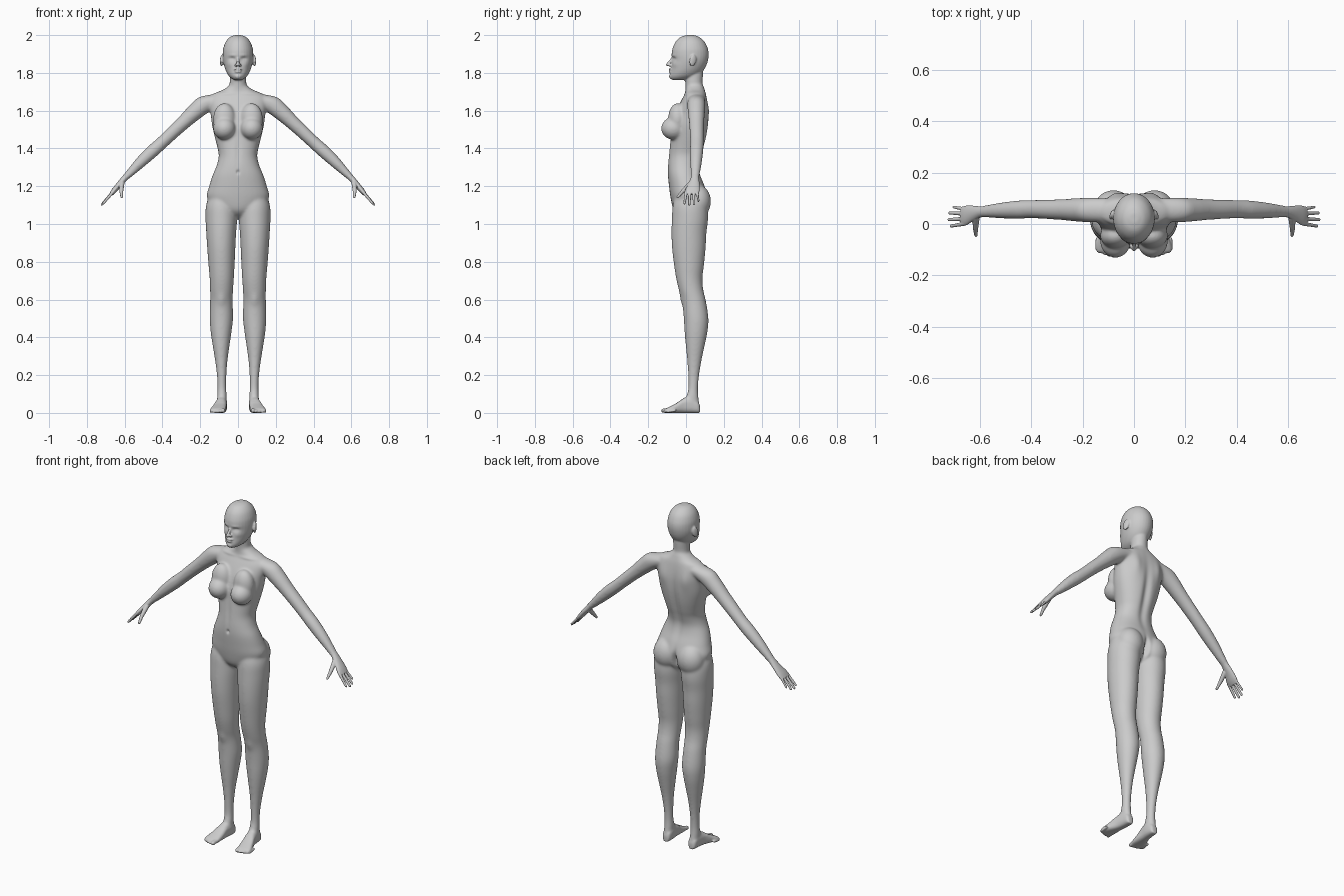
import bpy, bmesh
from math import sin, cos, pi, exp, copysign
from mathutils import Vector, Matrix


def spline(rows, steps=4):
    """Catmull-Rom through the rows, column by column."""
    out, n = [], len(rows)
    for i in range(n - 1):
        a, b, c, d = rows[max(i - 1, 0)], rows[i], rows[i + 1], rows[min(i + 2, n - 1)]
        for k in range(steps):
            t = k / steps
            out.append([q + .5 * t * (r - p + t * (2*p - 5*q + 4*r - s + t * (3*(q - r) + s - p)))
                        for p, q, r, s in zip(a, b, c, d)])
    return out + [list(rows[-1])]


def loft(bm, rings, p=1, n=32):
    """Closed skin over (centre, half axis, half axis) rings."""
    def pw(v):
        return copysign(abs(v) ** p, v)
    loops = [[bm.verts.new(c + u * pw(cos(2*pi*i/n)) + v * pw(sin(2*pi*i/n))) for i in range(n)]
             for c, u, v in rings]
    for a, b in zip(loops, loops[1:]):
        for i in range(n):
            bm.faces.new((a[i], a[(i+1) % n], b[(i+1) % n], b[i]))
    bm.faces.new(loops[0])
    bm.faces.new(loops[-1])


def stack(bm, rows, s=1, p=1):
    """Horizontal sections: z, x min, x max, y front, y back."""
    loft(bm, [(Vector((s*(a+b)/2, (f+k)/2, z)), Vector(((b-a)/2, 0, 0)), Vector((0, (k-f)/2, 0)))
              for z, a, b, f, k in spline(rows)], p)


def arm_loft(bm, rows, s):
    """Sections across the arm: x, z, y, thickness, depth."""
    loft(bm, [(Vector((s*x, y, z)), Vector((s*.74, 0, .67)) * t, Vector((0, d, 0)))
              for x, z, y, t, d in spline(rows)])


def blob(bm, c, r, rot=None):
    m = Matrix.Translation(c) @ (rot or Matrix()) @ Matrix.Diagonal((*r, 1))
    bmesh.ops.create_uvsphere(bm, u_segments=32, v_segments=20, radius=1, matrix=m)


def capsule(bm, a, b, ra, rb):
    a, b = Vector(a), Vector(b)
    d = (b - a).normalized()
    u = d.cross(Vector((0, 1, .01))).normalized()
    v = d.cross(u)
    ends = [(a - d*ra*cos(t), ra*sin(t)) for t in (.2, .6, 1.1, 1.57)]
    ends += [(b + d*rb*cos(t), rb*sin(t)) for t in (1.57, 1.1, .6, .2)]
    loft(bm, [(c, u*r, v*r) for c, r in ends], n=16)


def fuse(name, bm, voxel, finish):
    """Weld overlapping forms into one skin, then finish it."""
    bmesh.ops.recalc_face_normals(bm, faces=bm.faces)
    me = bpy.data.meshes.new(name)
    bm.to_mesh(me)
    bm.free()
    ob = bpy.data.objects.new(name, me)
    bpy.context.collection.objects.link(ob)
    mod = ob.modifiers.new("weld", 'REMESH')
    mod.mode, mod.voxel_size = 'VOXEL', voxel
    skin = bpy.data.meshes.new_from_object(ob.evaluated_get(bpy.context.evaluated_depsgraph_get()))
    ob.modifiers.clear()
    ob.data = skin
    bm = bmesh.new()
    bm.from_mesh(skin)
    finish(bm)
    bm.to_mesh(skin)
    bm.free()
    skin.shade_smooth()
    return ob


def relax(bm, verts, times):
    for _ in range(times):
        bmesh.ops.smooth_vert(bm, verts=verts, factor=.5, use_axis_x=True, use_axis_y=True, use_axis_z=True)


body = bmesh.new()

# torso: z, half width, y front, y back
torso = [(1.735, .046, 0, .092), (1.71, .08, -.003, .1), (1.69, .13, -.006, .106), (1.66, .155, -.022, .112),
         (1.62, .153, -.042, .118), (1.58, .145, -.058, .121), (1.52, .137, -.075, .119),
         (1.46, .123, -.082, .11), (1.40, .108, -.088, .095), (1.36, .102, -.092, .082),
         (1.31, .113, -.096, .07), (1.26, .134, -.096, .077), (1.20, .153, -.09, .1),
         (1.14, .165, -.082, .115), (1.08, .12, -.068, .105), (1.05, .07, -.045, .08), (1.03, .03, -.01, .05)]
stack(body, [(z, -w, w, f, b) for z, w, f, b in torso], p=.92)

# neck and head
stack(body, [(1.86, -.044, .044, -.01, .095), (1.79, -.043, .043, -.006, .09),
             (1.74, -.045, .045, -.004, .088), (1.68, -.055, .055, 0, .1)])
head = [(2.0, .016, .005, .042), (1.99, .042, -.028, .07), (1.965, .065, -.055, .098), (1.93, .078, -.071, .115),
        (1.90, .081, -.076, .12), (1.87, .08, -.074, .117), (1.84, .074, -.077, .108), (1.81, .064, -.082, .09),
        (1.785, .05, -.086, .065), (1.77, .034, -.082, .03), (1.762, .018, -.07, 0)]
stack(body, [(z, -w, w, f, b) for z, w, f, b in head])

# nose, lips and chin
capsule(body, (0, -.072, 1.878), (0, -.099, 1.843), .006, .0085)
blob(body, (0, -.083, 1.818), (.021, .010, .006))
blob(body, (0, -.082, 1.807), (.018, .011, .007))
blob(body, (0, -.077, 1.782), (.018, .013, .014))

leg = [(1.17, .03, .145, -.05, .085), (1.10, .006, .169, -.07, .11), (1.03, .004, .172, -.075, .117),
       (.95, .010, .168, -.077, .108), (.87, .014, .163, -.074, .104), (.78, .018, .156, -.063, .095),
       (.71, .022, .150, -.052, .087), (.65, .026, .148, -.038, .092), (.59, .028, .148, -.021, .106),
       (.50, .026, .15, -.012, .119), (.43, .034, .145, -.008, .114), (.36, .044, .135, -.002, .1),
       (.28, .055, .122, .006, .083), (.20, .061, .112, .011, .07), (.13, .062, .109, .012, .064),
       (.08, .059, .111, .0, .067), (.03, .064, .106, .0, .072)]
# foot: y, x centre, half width, top
foot = [(.074, .084, .012, .034), (.064, .084, .023, .06), (.03, .085, .028, .085), (-.01, .09, .03, .08),
        (-.05, .098, .036, .052), (-.085, .105, .041, .034), (-.105, .108, .038, .024), (-.113, .109, .03, .016)]
arm = [(.10, 1.662, .055, .038, .045), (.17, 1.638, .055, .05, .048), (.22, 1.60, .055, .046, .046),
       (.28, 1.545, .056, .039, .041), (.34, 1.49, .057, .036, .038), (.40, 1.433, .058, .034, .036),
       (.45, 1.388, .056, .035, .036), (.51, 1.332, .053, .031, .032), (.565, 1.277, .05, .023, .026),
       (.60, 1.242, .047, .017, .022), (.61, 1.231, .045, .014, .019)]
for s in (1, -1):
    stack(body, leg, s)
    arm_loft(body, arm, s)
    # foot and toes
    loft(body, [(Vector((s*x, y, t/2)), Vector((s*w, 0, 0)), Vector((0, 0, t/2))) for y, x, w, t in spline(foot)], .75)
    for i in range(5):
        r = .0115 if i == 0 else .0085 - .0004*i
        x, tip = .078 + .0155*i + (.003 if i else 0), -.121 + .0015*i*i
        capsule(body, (s*x, tip + .04, r + .006), (s*(x + .001), tip, r), r, r)
    # bust, buttock, shoulder blade
    blob(body, (s*.072, -.066, 1.506), (.06, .066, .06))
    blob(body, (s*.072, -.045, 1.555), (.06, .05, .085))
    blob(body, (s*.08, .062, 1.12), (.076, .07, .088))
    # ear, nostril wing
    blob(body, (s*.086, .036, 1.865), (.008, .019, .032), Matrix.Rotation(s*.35, 4, 'Z') @ Matrix.Rotation(-.2, 4, 'X'))
    blob(body, (s*.0105, -.086, 1.841), (.008, .011, .007))

# surface relief: side, x, z, spread x, spread z, push in y
relief = [(-1, .031, 1.874, .015, .009, .012), (-1, .032, 1.872, .010, .005, -.006),   # eyes
          (-1, .03, 1.893, .02, .006, -.003), (-1, .045, 1.845, .018, .015, -.004),    # brow, cheek
          (-1, 0, 1.8125, .018, .0025, .004),                                          # mouth line
          (-1, 0, 1.275, .006, .009, .012), (-1, 0, 1.38, .014, .08, .004),            # navel, midline
          (-1, .07, 1.69, .05, .008, -.004), (-1, .088, .6, .025, .03, -.006),         # collarbone, knee
          (1, 0, 1.43, .022, .16, -.014), (1, 0, 1.10, .012, .05, -.03),               # spine, cleft
          (1, .075, 1.6, .03, .06, .009)]                                              # shoulder blade


def finish_body(bm):
    relax(bm, [v for v in bm.verts if .06 < v.co.z < 1.755], 18)
    for v in bm.verts:
        x, y, z = abs(v.co.x), v.co.y, v.co.z
        if x < .2:
            for side, cx, cz, sx, sz, dy in relief:
                if abs(z - cz) < 3*sz and side*(y - .03) > 0:
                    v.co.y += dy * exp(-((x-cx)/sx)**2 - ((z-cz)/sz)**2)
    relax(bm, bm.verts[:], 2)
    for v in bm.verts:
        v.co.z = max(v.co.z, 0)


fuse("body", body, .0045, finish_body)

# hands: palm, four fingers, thumb
palm = [(.585, 1.257, .048, .018, .022), (.60, 1.242, .047, .0165, .022), (.63, 1.208, .041, .015, .031),
        (.655, 1.178, .033, .014, .039), (.672, 1.158, .030, .010, .037)]
fingers = [(.058, .066, .703, 1.122, .0075), (.040, .043, .718, 1.106, .0085),
           (.020, .017, .721, 1.103, .009), (.001, -.008, .713, 1.109, .0085)]
for s, side in ((1, "left"), (-1, "right")):
    hand = bmesh.new()
    arm_loft(hand, palm, s)
    for y0, y1, x, z, r in fingers:
        capsule(hand, (s*.66, y0, 1.172), (s*x, y1, z), r, r*.75)
    capsule(hand, (s*.615, .025, 1.215), (s*.618, -.015, 1.175), .014, .011)
    capsule(hand, (s*.618, -.015, 1.175), (s*.616, -.044, 1.143), .0105, .007)
    fuse(side + "_hand", hand, .0025, lambda bm: relax(bm, bm.verts[:], 4))
